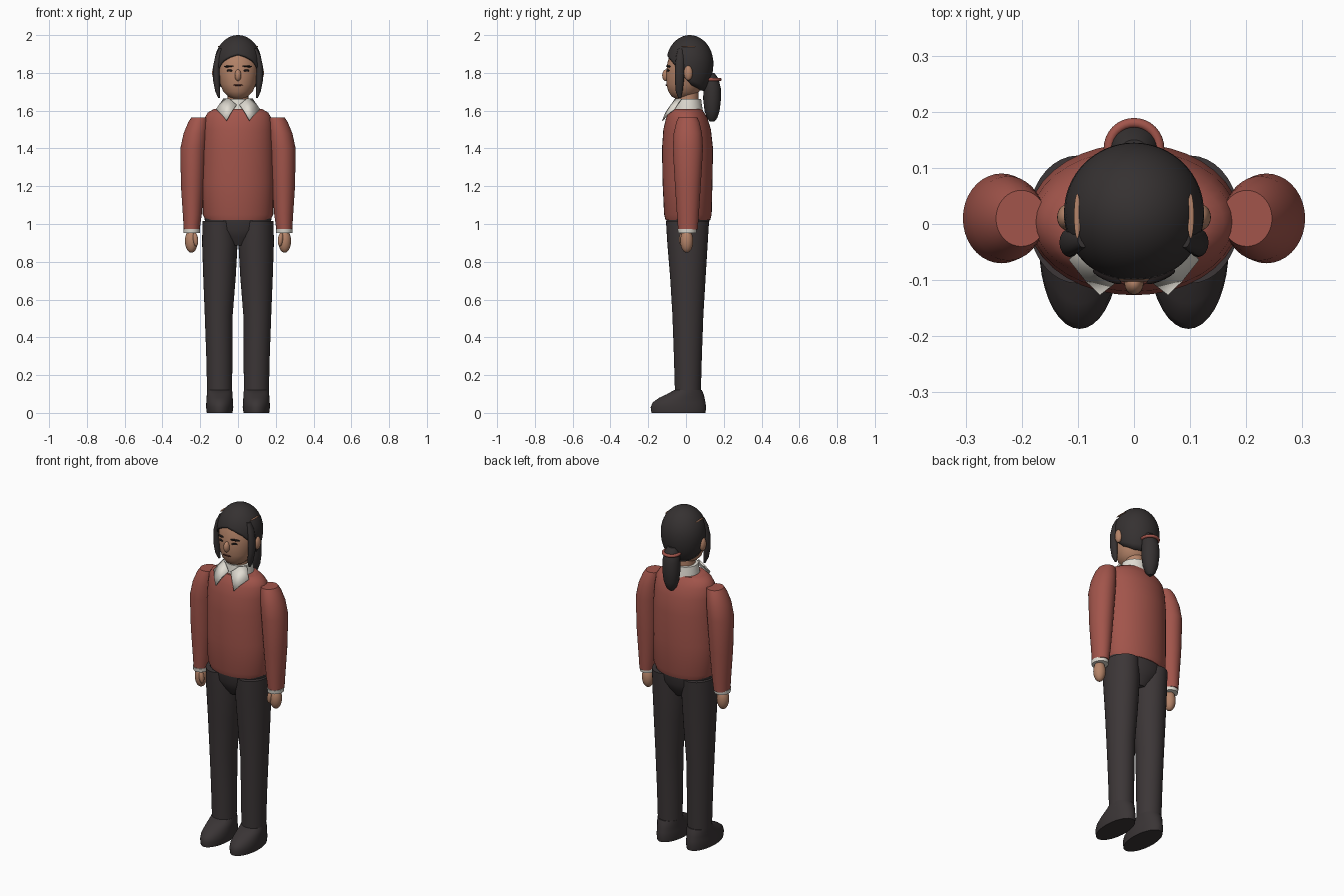
import bpy
import bmesh
from math import sin, cos, pi, radians, sqrt
from mathutils import Matrix, Vector

if "Cube" in bpy.data.objects:
    bpy.data.objects.remove(bpy.data.objects["Cube"], do_unlink=True)


def material(name, r, g, b):
    m = bpy.data.materials.new(name)
    m.use_nodes = True
    m.diffuse_color = (r, g, b, 1)
    bsdf = next(n for n in m.node_tree.nodes if n.type == "BSDF_PRINCIPLED")
    bsdf.inputs["Base Color"].default_value = (r, g, b, 1)
    bsdf.inputs["Roughness"].default_value = 0.8
    return m


RED = material("sweater_red", 0.36, 0.09, 0.07)
DARK = material("trouser_charcoal", 0.045, 0.037, 0.038)
SHOE = material("shoe_charcoal", 0.042, 0.035, 0.036)
HAIR = material("hair_black", 0.036, 0.031, 0.031)
SKIN = material("skin_tan", 0.46, 0.23, 0.14)
WHITE = material("shirt_white", 0.75, 0.72, 0.65)
INK = material("brow_black", 0.012, 0.009, 0.009)
LIP = material("mouth_brown", 0.09, 0.025, 0.02)


def finish(name, bm, mat, angle=40):
    bmesh.ops.recalc_face_normals(bm, faces=bm.faces)
    me = bpy.data.meshes.new(name)
    bm.to_mesh(me)
    bm.free()
    me.materials.append(mat)
    me.shade_smooth()
    me.set_sharp_from_angle(angle=radians(angle))
    ob = bpy.data.objects.new(name, me)
    bpy.context.collection.objects.link(ob)
    return ob


def skin_rings(bm, rings):
    n = len(rings[0])
    for a, b in zip(rings, rings[1:]):
        for i in range(n):
            j = (i + 1) % n
            bm.faces.new((a[i], a[j], b[j], b[i]))


def loft(name, rows, mat, side=1, n=36):
    """Capped tube through horizontal ellipses (x, y, z, radius_x, radius_y)."""
    bm = bmesh.new()
    rings = [[bm.verts.new((side * (x + rx * cos(2 * pi * i / n)),
                            y + ry * sin(2 * pi * i / n), z)) for i in range(n)]
             for x, y, z, rx, ry in rows]
    skin_rings(bm, rings)
    bm.faces.new(rings[0])
    bm.faces.new(rings[-1])
    return finish(name, bm, mat)


def ellipsoid(name, centre, radii, mat, yaw=0, tilt=0):
    bm = bmesh.new()
    bmesh.ops.create_uvsphere(bm, u_segments=24, v_segments=14, radius=1)
    bm.transform(Matrix.Translation(centre) @ Matrix.Rotation(yaw, 4, "Z")
                 @ Matrix.Rotation(tilt, 4, "Y") @ Matrix.Diagonal((*radii, 1)))
    return finish(name, bm, mat)


# Torso and hips
loft("sweater", [(0, .01, 1.02, .172, .118), (0, .01, 1.05, .187, .126),
                 (0, .008, 1.22, .189, .132), (0, .008, 1.40, .188, .135),
                 (0, .006, 1.50, .184, .126), (0, .004, 1.56, .178, .110),
                 (0, .002, 1.59, .160, .094), (0, .002, 1.61, .125, .080)], RED)
loft("hips", [(0, .01, .885, .06, .06), (0, .01, .93, .115, .09),
              (0, .01, .97, .165, .108), (0, .01, 1.03, .178, .115)], DARK)

for side, label in ((1, "left"), (-1, "right")):
    # Leg and shoe
    loft(label + "_leg", [(.097, .01, .09, .066, .068), (.099, .01, .30, .069, .074),
                          (.102, .01, .52, .074, .082), (.098, .01, .72, .086, .094),
                          (.096, .008, .90, .094, .107), (.100, .008, 1.015, .088, .114)],
         DARK, side)
    loft(label + "_shoe", [(.097, -.04, 0, .068, .143), (.097, -.04, .03, .072, .147),
                           (.097, -.037, .055, .071, .140), (.097, -.022, .08, .069, .120),
                           (.097, -.003, .10, .068, .096), (.097, .01, .12, .066, .074)],
         SHOE, side)
    # Sleeve, cuff and hand
    loft(label + "_sleeve", [(.245, .01, .97, .042, .052), (.242, .01, 1.05, .050, .058),
                             (.241, .01, 1.20, .061, .068), (.236, .01, 1.40, .069, .080),
                             (.224, .01, 1.48, .064, .075), (.210, .01, 1.54, .053, .061),
                             (.201, .01, 1.565, .045, .050)], RED, side)
    loft(label + "_cuff", [(.245, .006, .952, .043, .048), (.245, .006, .974, .045, .051)],
         WHITE, side)
    ellipsoid(label + "_hand", (side * .247, .004, .91), (.034, .034, .062), SKIN)
    ellipsoid(label + "_thumb", (side * .225, -.022, .918), (.014, .015, .036), SKIN,
              tilt=side * .12)

    # Pointed collar wing
    bm = bmesh.new()
    wing = [(.008, -.078, 1.63), (.035, -.105, 1.592), (.060, -.124, 1.547),
            (.085, -.100, 1.578), (.115, -.062, 1.607), (.076, -.025, 1.662),
            (.045, -.056, 1.662)]
    bm.faces.new([bm.verts.new((side * x, y, z)) for x, y, z in wing])
    bmesh.ops.triangulate(bm, faces=bm.faces)
    ob = finish(label + "_collar_wing", bm, WHITE)
    thick = ob.modifiers.new("thickness", "SOLIDIFY")
    thick.thickness = .006
    thick.offset = 0

    # Ear, side lock and exposed parting on the scalp
    ellipsoid(label + "_ear", (side * .119, .012, 1.80), (.018, .023, .040), SKIN)
    loft(label + "_side_lock", [(.100, -.033, 1.668, .005, .008),
                                (.107, -.036, 1.70, .013, .018),
                                (.114, -.035, 1.76, .018, .024),
                                (.115, -.033, 1.83, .018, .025),
                                (.104, -.030, 1.89, .016, .022),
                                (.090, -.028, 1.93, .010, .014)], HAIR, side, 16)
    ellipsoid(label + "_parting", (side * .101, .014, 1.94), (.006, .040, .003), SKIN)

    # Eye and brow
    ellipsoid(label + "_brow", (side * .048, -.094, 1.835), (.028, .007, .005), INK,
              yaw=side * .42, tilt=side * .08)
    ellipsoid(label + "_eye", (side * .045, -.096, 1.812), (.017, .005, .006), INK,
              yaw=side * .42)

# Neck and collar band
loft("neck", [(0, .01, 1.59, .058, .058), (0, .01, 1.74, .055, .055)], SKIN)
loft("collar_band", [(0, .01, 1.595, .084, .080), (0, .01, 1.63, .080, .074),
                     (0, .01, 1.662, .074, .070)], WHITE)

# Head and face
loft("head", [(0, -.02, 1.665, .030, .038), (0, -.016, 1.675, .052, .060),
              (0, -.012, 1.70, .078, .081), (0, -.008, 1.74, .094, .096),
              (0, -.004, 1.80, .104, .101), (0, 0, 1.85, .106, .099),
              (0, .006, 1.90, .096, .092), (0, .01, 1.95, .070, .070)], SKIN)
ellipsoid("nose", (0, -.106, 1.787), (.017, .020, .031), SKIN)
ellipsoid("mouth", (0, -.104, 1.735), (.026, .005, .004), LIP)

# Hair cap: lower edge follows the hairline around the head
HAIRLINE = [(0, 1.897), (20, 1.885), (40, 1.862), (58, 1.825), (75, 1.775),
            (95, 1.735), (130, 1.708), (180, 1.70)]


def hairline(deg):
    for (a, za), (b, zb) in zip(HAIRLINE, HAIRLINE[1:]):
        if deg <= b:
            return za + (zb - za) * (deg - a) / (b - a)


bm = bmesh.new()
cols, steps, mid = 64, 16, 1.85
rings = []
for k in range(steps):
    ring = []
    for i in range(cols):
        deg = 360 * i / cols
        low = hairline(min(deg, 360 - deg))
        z = low + (2.0 - low) * sin(.5 * pi * k / steps)
        r = sqrt(1 - ((z - mid) / (.15 if z > mid else .19)) ** 2)
        a = radians(deg)
        ring.append(bm.verts.new((.125 * r * sin(a), .02 - .125 * r * cos(a), z)))
    rings.append(ring)
skin_rings(bm, rings)
crown = bm.verts.new((0, .02, 2.0))
for i in range(cols):
    bm.faces.new((rings[-1][i], rings[-1][(i + 1) % cols], crown))
hair = finish("hair_cap", bm, HAIR, 60)
shell = hair.modifiers.new("thickness", "SOLIDIFY")
shell.thickness = .012
shell.offset = -1

# Ponytail and its tie
loft("ponytail", [(0, .138, 1.543, .012, .012), (0, .138, 1.56, .028, .027),
                  (0, .138, 1.60, .043, .040), (0, .138, 1.66, .050, .047),
                  (0, .138, 1.72, .049, .046), (0, .132, 1.77, .042, .040),
                  (0, .122, 1.80, .028, .028)], HAIR)
bm = bmesh.new()
rings = [[bm.verts.new(Vector(((.045 + .009 * cos(v)) * cos(u),
                               .135 + (.045 + .009 * cos(v)) * sin(u),
                               1.765 + .009 * sin(v))))
          for v in (2 * pi * j / 10 for j in range(10))]
         for u in (2 * pi * i / 32 for i in range(33))]
skin_rings(bm, rings)
bmesh.ops.remove_doubles(bm, verts=bm.verts, dist=.0001)
finish("hair_tie", bm, RED)
